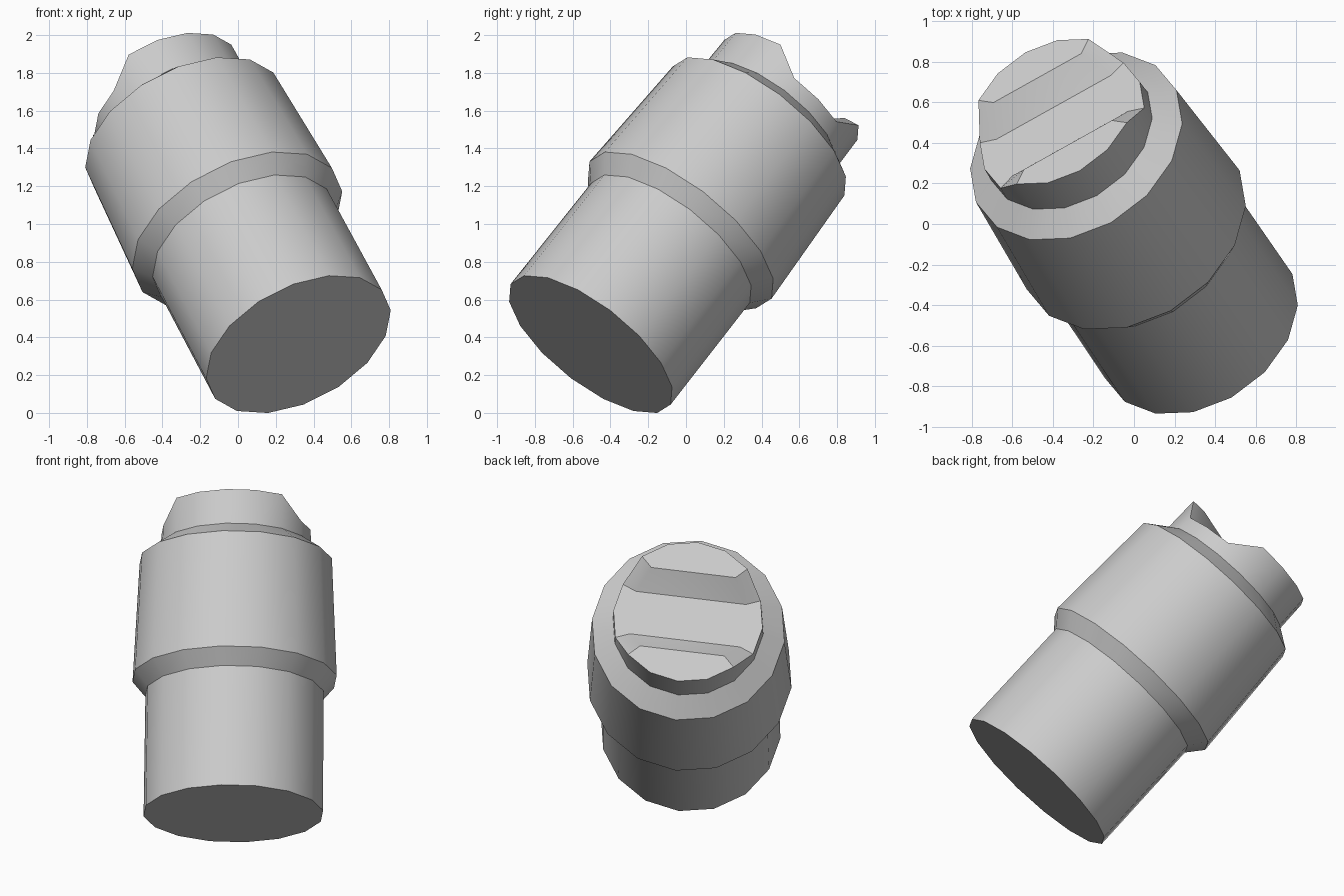
import bpy, bmesh, math
from mathutils import Matrix, Vector

if "Cube" in bpy.data.objects:
    bpy.data.objects.remove(bpy.data.objects["Cube"])

SIDES = 16
PHASE = math.radians(-7)

# Leaning axis frame: u is level, n runs along the body
n = Vector((-0.388, 0.570, 0.724)).normalized()
u = Vector((n.y, -n.x, 0)).normalized()
v = n.cross(u)
frame = Matrix((u, v, n)).transposed().to_4x4()
frame.translation = (0.32, -0.505, 0.363)

NOTCHED = {7, 8, 9, 15, 0, 1}   # lowered rim points on the two sides


def lathe(name, profile):
    """Spin (radius, height, notch depth) rings; the top is a saddle-shaped cap."""
    bm = bmesh.new()
    rings = []
    for r, t, drop in profile:
        ring = []
        for i in range(SIDES):
            a = PHASE + i * 2 * math.pi / SIDES
            h = t - (drop if i in NOTCHED else 0)
            ring.append(bm.verts.new((r * math.cos(a), r * math.sin(a), h)))
        rings.append(ring)
    for lo, hi in zip(rings, rings[1:]):
        for i in range(SIDES):
            j = (i + 1) % SIDES
            bm.faces.new((lo[i], lo[j], hi[j], hi[i]))
    bm.faces.new(rings[0][::-1])
    # Cap: flat pieces at front and back, sloping down to a valley between notches
    top = rings[-1]
    smooth_edges = []
    bm.faces.new([top[i] for i in range(2, 7)])
    bm.faces.new([top[i] for i in range(10, 15)])
    for k in range(-2, 2):
        a, b, c, d = (top[i % SIDES] for i in (k, k + 1, 7 - k, 8 - k))
        bm.faces.new((a, b, c, d))
    bm.transform(frame)
    bmesh.ops.recalc_face_normals(bm, faces=bm.faces)
    mesh = bpy.data.meshes.new(name)
    bm.to_mesh(mesh)
    bm.free()
    obj = bpy.data.objects.new(name, mesh)
    bpy.context.collection.objects.link(obj)
    bpy.context.view_layer.objects.active = obj
    obj.select_set(True)
    bpy.ops.object.shade_smooth_by_angle(angle=math.radians(30))
    return obj


# Stepped body, chamfer and notched collar in one skin
lathe("stepped_canister", [
    (0.531, 0.00, 0),      # base
    (0.527, 0.74, 0),      # lower cylinder
    (0.604, 0.835, 0),     # flare
    (0.569, 1.56, 0),      # main barrel
    (0.445, 1.648, 0),     # shoulder chamfer
    (0.441, 1.86, 0.12),   # collar outer rim
    (0.352, 1.86, 0.12),   # collar inner rim
])
